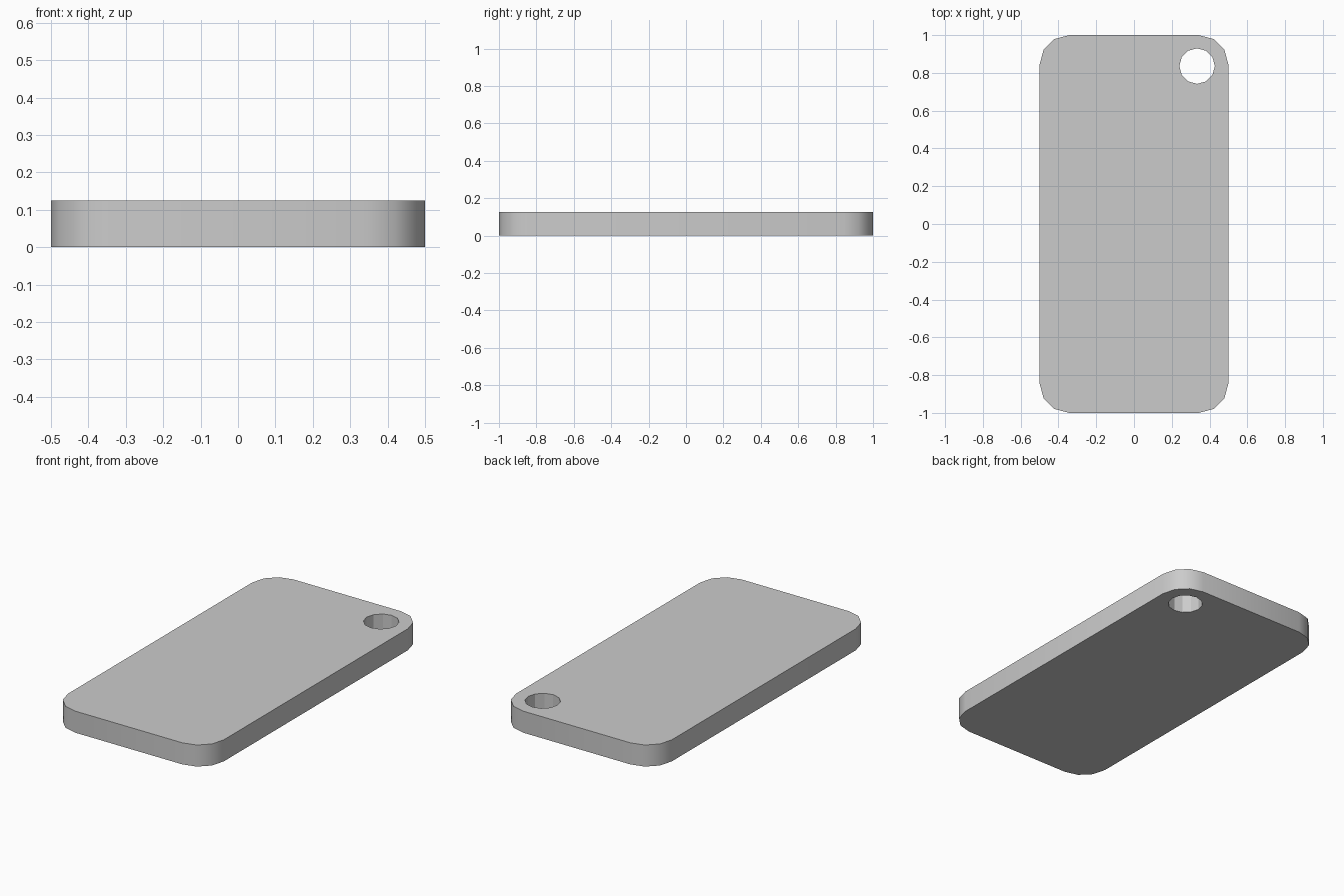
import bpy
from math import cos, sin, pi, radians

if "Cube" in bpy.data.objects:
    bpy.data.objects.remove(bpy.data.objects["Cube"])

W, L, T = 1.0, 2.0, 0.125      # plate width, length, thickness
R = 0.157                      # corner radius
HOLE = (0.334, 0.836)
HOLE_R = 0.094


def prism(name, pts, z0, z1):
    """Extrude a counter-clockwise outline from z0 to z1."""
    n = len(pts)
    verts = [(x, y, z) for z in (z0, z1) for x, y in pts]
    faces = [tuple(reversed(range(n))), tuple(range(n, 2 * n))]
    faces += [(i, (i + 1) % n, (i + 1) % n + n, i + n) for i in range(n)]
    mesh = bpy.data.meshes.new(name)
    mesh.from_pydata(verts, [], faces)
    obj = bpy.data.objects.new(name, mesh)
    bpy.context.collection.objects.link(obj)
    return obj


# Rounded plate: three segments per corner
outline = []
for k, (sx, sy) in enumerate([(1, 1), (-1, 1), (-1, -1), (1, -1)]):
    for j in range(4):
        a = k * pi / 2 + j * pi / 6
        outline.append((sx * (W / 2 - R) + R * cos(a),
                        sy * (L / 2 - R) + R * sin(a)))
plate = prism("plate", outline, 0, T)

# Round hole through one corner
ring = [(HOLE[0] + HOLE_R * cos(i * pi / 6),
         HOLE[1] + HOLE_R * sin(i * pi / 6)) for i in range(12)]
cutter = prism("hole_cutter", ring, -0.1, T + 0.1)
cutter.hide_render = True

cut = plate.modifiers.new("hole", 'BOOLEAN')
cut.operation = 'DIFFERENCE'
cut.solver = 'EXACT'
cut.object = cutter
bpy.context.view_layer.objects.active = plate
plate.select_set(True)
bpy.ops.object.modifier_apply(modifier=cut.name)
bpy.data.objects.remove(cutter)

# Smooth rim, flat hole wall
bpy.ops.object.shade_smooth_by_angle(angle=radians(40))
for p in plate.data.polygons:
    near = (p.center.x - HOLE[0]) ** 2 + (p.center.y - HOLE[1]) ** 2
    if near < (HOLE_R * 1.1) ** 2:
        p.use_smooth = False
